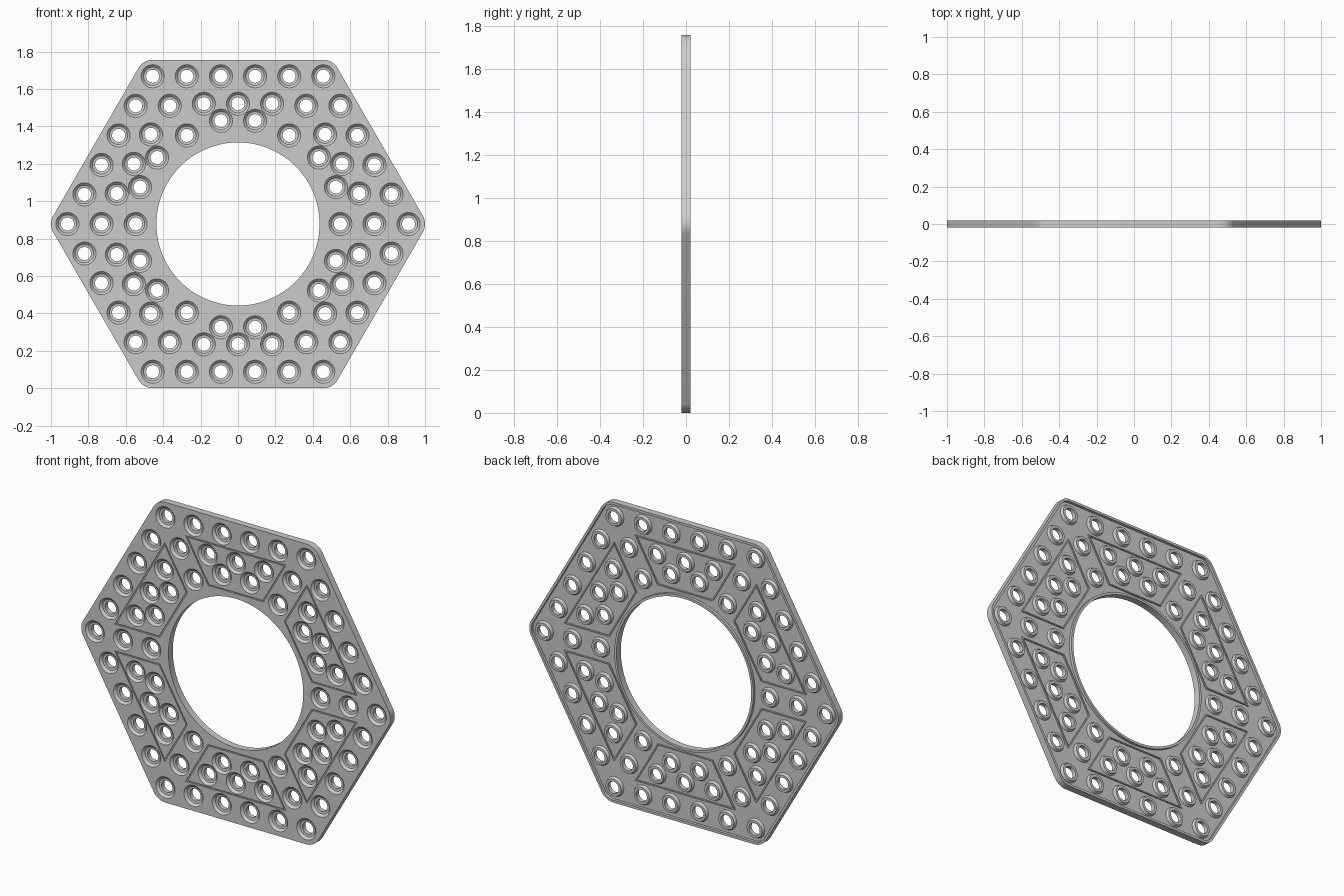
import bpy, bmesh, math
from mathutils import Vector, geometry

if "Cube" in bpy.data.objects:
    bpy.data.objects.remove(bpy.data.objects["Cube"])

S, CZ = 0.1824, 0.878            # hole spacing, centre height
FRONT, BACK, FLOOR = -0.02, 0.02, 0.004
H = math.cos(math.radians(30))
bm = bmesh.new()


def rot(p, k):
    a = k * math.pi / 3
    return (p[0] * math.cos(a) - p[1] * math.sin(a), p[0] * math.sin(a) + p[1] * math.cos(a))


def circle(c, r, n=32):
    return [(c[0] + r * math.cos(2 * math.pi * i / n), c[1] + r * math.sin(2 * math.pi * i / n))
            for i in range(n)]


def hexagon(r, n=8):
    # hexagon with corners rounded about the outermost holes
    pts = []
    for k in range(6):
        for i in range(n + 1):
            a = math.radians(k * 60 - 30 + 60 * i / n)
            c = rot((5 * S, 0), k)
            pts.append((c[0] + r * math.cos(a), c[1] + r * math.sin(a)))
    return pts


def trapezoid(k, d):
    # panel outline between two spokes, shrunk by d
    top, low, off = 0.718 - d, 0.465 + d, (0.078 + d) / H
    t = math.tan(math.radians(30))
    xt, xl = top * t - off, low * t - off
    return [rot(p, k) for p in ((xt, top), (-xt, top), (-xl, low), (xl, low))]


def vert(p, y):
    return bm.verts.new((p[0], y, p[1] + CZ))


def wall(a, ya, b, yb):
    va, vb = [vert(p, ya) for p in a], [vert(p, yb) for p in b]
    for i in range(len(a)):
        j = (i + 1) % len(a)
        bm.faces.new((va[i], va[j], vb[j], vb[i]))


def inside(p, loop):
    hit = False
    for (x1, z1), (x2, z2) in zip(loop, loop[1:] + loop[:1]):
        if (z1 > p.y) != (z2 > p.y) and p.x < x1 + (p.y - z1) * (x2 - x1) / (z2 - z1):
            hit = not hit
    return hit


def cap(loops, y):
    # flat face bounded by the first loop with the others as holes
    pts, edges = [], []
    for lp in loops:
        s = len(pts)
        pts += [Vector(p) for p in lp]
        edges += [(s + i, s + (i + 1) % len(lp)) for i in range(len(lp))]
    res = geometry.delaunay_2d_cdt(pts, edges, [], 0, 1e-7)
    vs = [vert(p, y) for p in res[0]]
    for f in res[2]:
        mid = sum((res[0][i] for i in f), Vector((0, 0))) / len(f)
        if inside(mid, loops[0]) and not any(inside(mid, lp) for lp in loops[1:]):
            bm.faces.new([vs[i] for i in f])


# hole positions: outer ring, spokes, and five per panel
frame_holes = []
for k in range(6):
    a, b = rot((5 * S, 0), k), rot((5 * S, 0), k + 1)
    for i in range(5):
        frame_holes.append((a[0] + (b[0] - a[0]) * i / 5, a[1] + (b[1] - a[1]) * i / 5))
    frame_holes += [rot((4 * S, 0), k), rot((3 * S, 0), k)]
panel_base = [(-S, 0.643), (0, 0.643), (S, 0.643), (-S / 2, 0.552), (S / 2, 0.552)]
panels = [[rot(p, k) for p in panel_base] for k in range(6)]

R_IN, R_RIM = 0.436, 0.450
outer, outer_in = hexagon(0.088), hexagon(0.074)
inner, inner_rim = circle((0, 0), R_IN, 96), circle((0, 0), R_RIM, 96)
R_SINK, R_SEAT, R_HOLE, R_TOP, R_BOSS = 0.062, 0.049, 0.035, 0.050, 0.057

# front and back frame faces
cap([outer, inner] + [trapezoid(k, 0) for k in range(6)]
    + [circle(c, R_SINK) for c in frame_holes], FRONT)
cap([outer_in, inner_rim] + [trapezoid(k, 0) for k in range(6)]
    + [circle(c, R_BOSS) for c in frame_holes], FLOOR)

# outer edge and central opening, each with a raised rim at the back
wall(outer, FRONT, outer, BACK)
wall(outer, BACK, outer_in, BACK)
wall(outer_in, BACK, outer_in, FLOOR)
wall(inner, FRONT, inner, BACK)
wall(inner, BACK, inner_rim, BACK)
wall(inner_rim, BACK, inner_rim, FLOOR)

# six panels: groove on the front, ridge on the back
for k in range(6):
    a, b = trapezoid(k, 0), trapezoid(k, 0.007)
    for y, y2, r in ((FRONT, FRONT + 0.006, R_SINK), (FLOOR, FLOOR + 0.007, R_BOSS)):
        wall(a, y, a, y2)
        wall(a, y2, b, y2)
        wall(b, y2, b, y)
        cap([b] + [circle(c, r) for c in panels[k]], y)

# countersunk holes with bosses on the back
profile = [(R_SINK, FRONT), (R_SEAT, -0.007), (R_HOLE, -0.005), (R_HOLE, BACK),
           (R_TOP, BACK), (R_BOSS, FLOOR)]
for c in frame_holes + sum(panels, []):
    for (r1, y1), (r2, y2) in zip(profile, profile[1:]):
        wall(circle(c, r1), y1, circle(c, r2), y2)

bmesh.ops.remove_doubles(bm, verts=bm.verts, dist=2e-5)
bmesh.ops.recalc_face_normals(bm, faces=bm.faces)
mesh = bpy.data.meshes.new("perforated_hex_plate")
bm.to_mesh(mesh)
bm.free()
plate = bpy.data.objects.new("perforated_hex_plate", mesh)
bpy.context.collection.objects.link(plate)
bpy.context.view_layer.objects.active = plate
plate.select_set(True)
bpy.ops.object.shade_smooth_by_angle(angle=math.radians(25))
